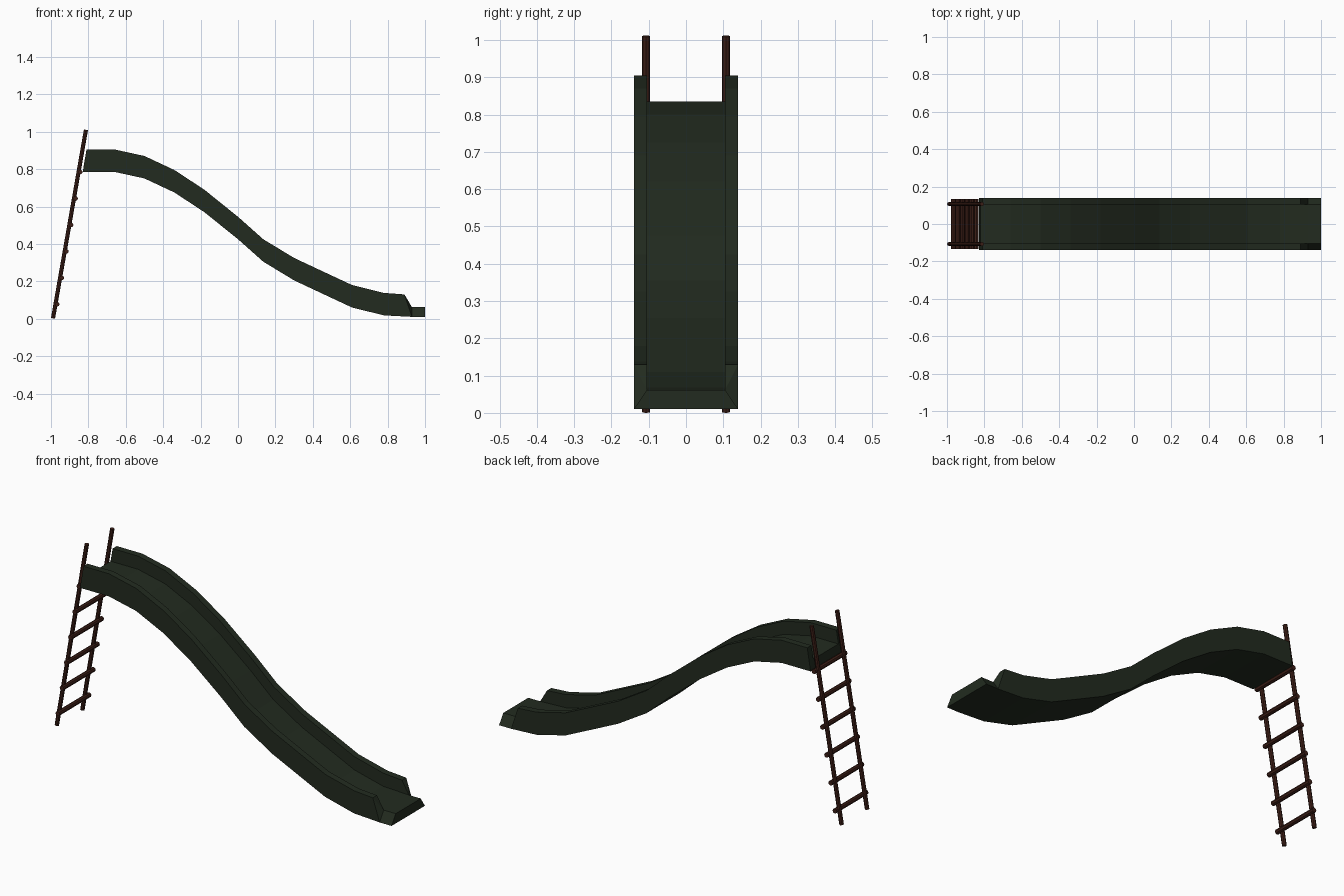
import bpy, bmesh
from mathutils import Vector

if "Cube" in bpy.data.objects:
    bpy.data.objects.remove(bpy.data.objects["Cube"])


def material(name, rgb):
    m = bpy.data.materials.new(name)
    m.diffuse_color = (*rgb, 1)
    m.use_nodes = True
    m.node_tree.nodes["Principled BSDF"].inputs["Base Color"].default_value = m.diffuse_color
    return m


GREEN = material("dark_green", (0.016, 0.024, 0.014))
BROWN = material("dark_brown", (0.048, 0.014, 0.009))


def rod(name, a, b, r, sides=8):
    """Low-poly cylinder from a to b."""
    a, b = Vector(a), Vector(b)
    bpy.ops.mesh.primitive_cylinder_add(vertices=sides, radius=r, depth=(b - a).length,
                                        location=(a + b) / 2)
    o = bpy.context.object
    o.rotation_euler = (b - a).to_track_quat('Z', 'Y').to_euler()
    o.name = name
    o.data.materials.append(BROWN)
    return o


# Slide chute: (x, underside z) along its length
W, I, WALL, BED = 0.14, 0.105, 0.12, 0.05
path = [(-0.66, 0.785), (-0.5, 0.75), (-0.34, 0.675), (-0.18, 0.57), (0, 0.425), (0.135, 0.305),
        (0.3, 0.205), (0.46, 0.13), (0.61, 0.06), (0.78, 0.018)]


def section(bottom, top, bed):
    """U-shaped cross-section ring from three (x, z) points."""
    half = [(bottom, W), (top, W), (top, I), (bed, I)]
    ring = half + [(p, -y) for p, y in reversed(half)]
    return [(p[0], y, p[1]) for p, y in ring]


def lip(x):
    """Trapezoid ring at the run-out, with the wall points merged into the bed corner."""
    half = [((x, 0.01), W)] + [((x, 0.062), I)] * 3
    return [(p[0], y, p[1]) for p, y in half + [(p, -y) for p, y in reversed(half)]]


rings = [section((-0.83, 0.785), (-0.81, 0.905), (-0.822, 0.835))]
rings += [section((x, z), (x, z + WALL), (x, z + BED)) for x, z in path]
rings += [section((0.93, 0.01), (0.89, 0.13), (0.93, 0.062)), lip(0.93), lip(1.0)]

bm = bmesh.new()
loops = [[bm.verts.new(p) for p in r] for r in rings]
for a, b in zip(loops, loops[1:]):
    for i in range(8):
        j = (i + 1) % 8
        bm.faces.new((a[i], a[j], b[j], b[i]))
# End caps, split into walls and floor
for l in (loops[0], loops[-1]):
    for ids in ((0, 1, 2, 3), (4, 5, 6, 7), (0, 3, 4, 7)):
        bm.faces.new([l[i] for i in ids])
bmesh.ops.remove_doubles(bm, verts=bm.verts, dist=1e-4)
bmesh.ops.recalc_face_normals(bm, faces=bm.faces)
me = bpy.data.meshes.new("slide_chute")
bm.to_mesh(me)
bm.free()
chute = bpy.data.objects.new("slide_chute", me)
me.materials.append(GREEN)
bpy.context.collection.objects.link(chute)

# Ladder rails
foot, head = Vector((-0.989, 0, 0.002)), Vector((-0.813, 0, 1.01))
for side, s in (("front", -1), ("back", 1)):
    off = Vector((0, s * 0.107, 0))
    rod(f"ladder_rail_{side}", foot + off, head + off, 0.011)

# Ladder rungs, set slightly to the slide side of the rails
for i in range(6):
    z = 0.077 + i * 0.1415
    x = foot.x + (head.x - foot.x) * z / 1.01 + 0.009
    rod(f"ladder_rung_{i + 1}", (x, -0.133, z), (x, 0.133, z), 0.0125)
